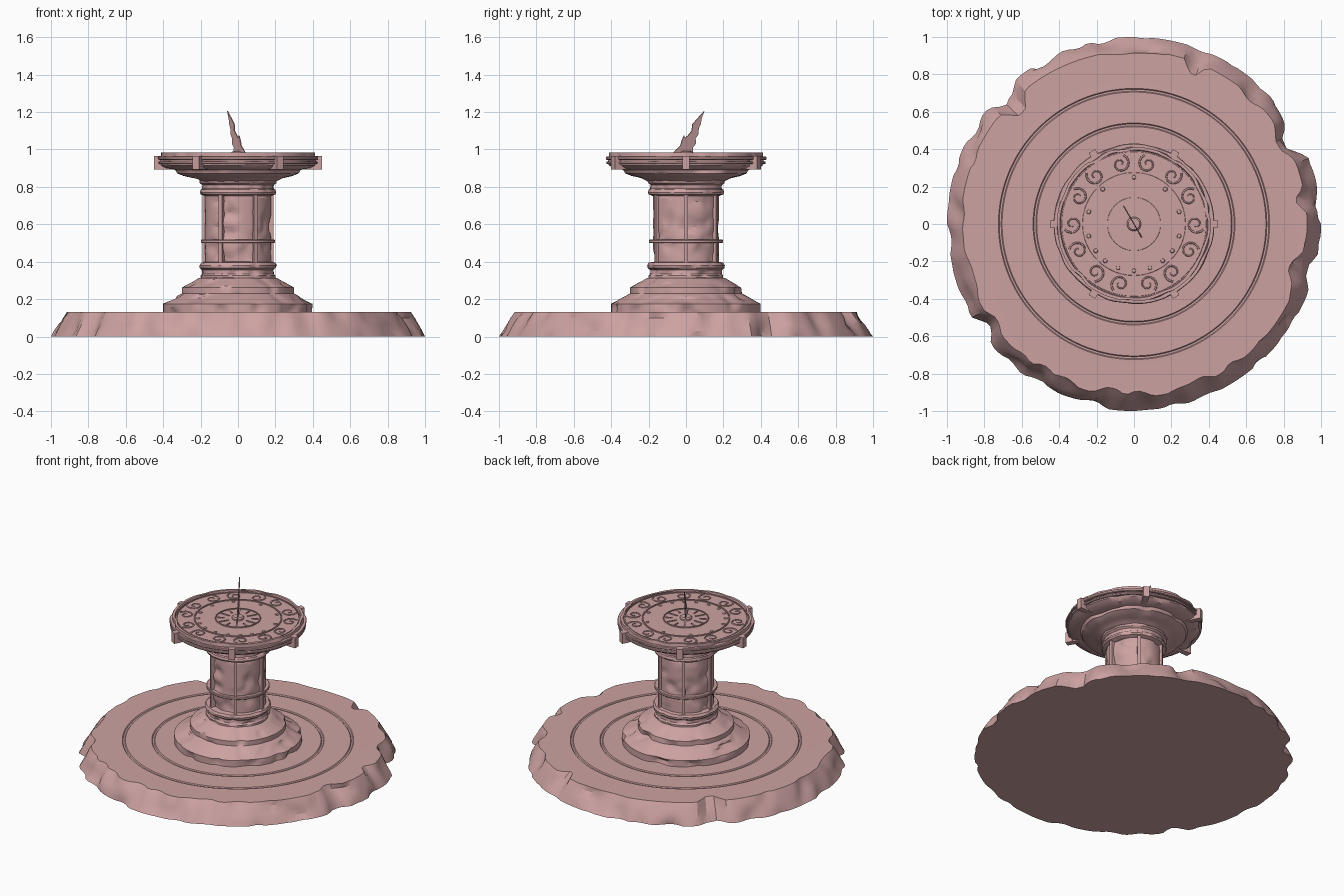
import bpy, bmesh, math, random
from mathutils import Vector, Matrix, noise

if "Cube" in bpy.data.objects:
    bpy.data.objects.remove(bpy.data.objects["Cube"])

random.seed(4)
TAU = math.tau
stone = bpy.data.materials.new("stone")
stone.diffuse_color = (0.61, 0.36, 0.36, 1)
stone.use_nodes = True
stone.node_tree.nodes["Principled BSDF"].inputs["Base Color"].default_value = stone.diffuse_color


def finish(bm, name, angle=28):
    """Weld, smooth with sharp edges kept, and link as an object."""
    bmesh.ops.remove_doubles(bm, verts=bm.verts, dist=1e-5)
    bmesh.ops.recalc_face_normals(bm, faces=bm.faces)
    for f in bm.faces:
        f.smooth = True
    for e in bm.edges:
        e.smooth = e.calc_face_angle(0) < math.radians(angle)
    me = bpy.data.meshes.new(name)
    bm.to_mesh(me)
    bm.free()
    ob = bpy.data.objects.new(name, me)
    me.materials.append(stone)
    bpy.context.collection.objects.link(ob)
    return ob


def lathe(name, profile, segs=96, step=None, wear=None, closed=False):
    """Spin an (r, z) profile; wear(angle, r, z) gives the radius lost to damage."""
    pts = list(profile) + ([profile[0]] if closed else [])
    if step:
        fine = [pts[0]]
        for a, b in zip(pts, pts[1:]):
            n = max(1, math.ceil(math.dist(a, b) / step)) if min(a[0], b[0]) > 0 else 1
            fine += [(a[0] + (b[0] - a[0]) * i / n, a[1] + (b[1] - a[1]) * i / n)
                     for i in range(1, n + 1)]
        pts = fine
    bm = bmesh.new()
    rows = []
    for r, z in pts:
        row = []
        for s in range(segs):
            t = TAU * s / segs
            rr = max(0, r - (wear(t, r, z) if wear else 0))
            row.append(bm.verts.new((rr * math.cos(t), rr * math.sin(t), z)))
        rows.append(row)
    for a, b in zip(rows, rows[1:]):
        for s in range(segs):
            k = (s + 1) % segs
            bm.faces.new((a[s], a[k], b[k], b[s]))
    return finish(bm, name)


def chipping(amp, freq, rmin=0.0, bias=0.0):
    """Worn stone: noise that only eats inwards."""
    def f(t, r, z):
        if r < rmin:
            return 0
        p = Vector((r * math.cos(t), r * math.sin(t), z * 1.5)) * freq
        return amp * max(0, noise.noise(p) + bias)
    return f


def ring(name, r0, r1, z0, z1, segs=96, wear=None):
    c = min(r1 - r0, z1 - z0) * 0.2
    return lathe(name, [(r0, z0), (r1 - c, z0), (r1, z0 + c), (r1, z1 - c),
                        (r1 - c, z1), (r0, z1)], segs, wear=wear, closed=True)


def boxes(name, items):
    """items: (angle, r0, r1, width, z0, z1) radial blocks, one mesh."""
    bm = bmesh.new()
    for a, r0, r1, w, z0, z1 in items:
        m = (Matrix.Rotation(a, 4, 'Z') @ Matrix.Translation(((r0 + r1) / 2, 0, (z0 + z1) / 2))
             @ Matrix.Diagonal((r1 - r0, w, z1 - z0, 1)))
        bmesh.ops.create_cube(bm, size=1, matrix=m)
    return finish(bm, name)


# Broad ground slab with broken edge: (degrees, half width, loss at top, loss at bottom)
chips = [(28, 7, .02, .085), (135, 6, .08, .05), (69, 4, .06, .01), (215, 5, .03, .05),
         (262, 6, .04, .0), (345, 6, .03, .04), (238, 4, .03, .02), (8, 4, .03, .01),
         (100, 4, .0, .02), (293, 5, .03, .01), (185, 5, .01, .02)]
slab_noise = chipping(.05, 7, .85)


def slab_wear(t, r, z):
    if r < .85:
        return 0
    loss = slab_noise(t, r, z)
    for d, w, top, bot in chips:
        delta = abs((math.degrees(t) - d + 180) % 360 - 180)
        loss += max(0, min(1, 1.4 * (1 - delta / w))) * (bot + (top - bot) * z / .13)
    return loss


lathe("ground_slab", [(0, 0), (1, 0), (.985, .03), (.965, .065), (.945, .1), (.925, .13),
                      (.76, .13), (.725, .131), (.72, .125), (.71, .125), (.705, .131),
                      (.54, .131), (.535, .125), (.525, .125), (.52, .131), (0, .131)],
      segs=192, wear=slab_wear)

# Stepped plinth
lathe("plinth", [(0, .12), (.40, .12), (.40, .175), (.38, .185), (.31, .225), (.30, .23),
                 (.30, .262), (.285, .27), (.23, .30), (.21, .312), (.19, .315), (0, .315)],
      128, .022, chipping(.06, 9, .15, -.08))

# Lower and upper collars of the column
lathe("lower_collar", [(0, .30), (.20, .30), (.20, .325), (.192, .335), (.192, .355),
                       (.205, .365), (.208, .38), (.20, .395), (.17, .40), (0, .40)],
      96, .012, chipping(.018, 16, .1))
lathe("upper_collar", [(0, .75), (.175, .75), (.20, .76), (.204, .77), (.20, .785),
                       (.192, .79), (.192, .81), (.206, .82), (.208, .835), (.2, .845), (0, .845)],
      96, .012, chipping(.014, 16, .1))

# Worn column shaft
lathe("column_shaft", [(.176, .39), (.176, .76)], 96, .02, chipping(.03, 10))

# Metal cage of six bars and a hoop
six = [TAU * i / 6 for i in range(6)]
boxes("cage_bars", [(a, .155, .19, .02, .395, .765) for a in six])
ring("cage_hoop", .165, .198, .5, .518)

# Flared capital and dial stone with recessed face
lathe("capital", [(0, .83), (.205, .83), (.235, .845), (.29, .858), (.325, .872),
                  (.335, .89), (.32, .905), (0, .905)], 96, .02, chipping(.03, 10, .2))
lathe("dial_stone", [(0, .89), (.33, .89), (.385, .9), (.412, .915), (.418, .93),
                     (.412, .96), (.412, .985), (.396, .985), (.392, .972), (0, .972)],
      128, wear=chipping(.02, 12, .395))

# Metal band and hooks around the dial
ring("dial_band", .40, .425, .922, .936, 96)
ring("dial_band_upper", .40, .43, .945, .962, 96, chipping(.012, 10, .42))
boxes("dial_hooks", [(a, .405, .45, .04, .893, .965) for a in six]
      + [(a, .34, .44, .034, .893, .908) for a in six])

# Raised rings on the dial face
for n, r, w in (("outer_dial_ring", .272, .008), ("inner_dial_ring", .14, .006),
                ("rim_dial_ring", .384, .006)):
    ring(n, r - w / 2, r + w / 2, .968, .979)
lathe("dial_boss", [(.038, .97), (.038, .982), (.03, .99), (0, .992)], 32)

# Hour ticks and studs
boxes("hour_ticks", [(TAU * i / 12, .085 if i % 2 else .065, .13, .008, .968, .977)
                     for i in range(12)])
bm = bmesh.new()
for d in (90, 48, 15, -15, -35, -52, -70, -90, -110, -128, -145, -165, 165, 132):
    a = math.radians(d)
    bmesh.ops.create_uvsphere(bm, u_segments=12, v_segments=6, radius=.012, matrix=
        Matrix.Translation((.25 * math.cos(a), .25 * math.sin(a), .973))
        @ Matrix.Diagonal((1, 1, .6, 1)))
finish(bm, "hour_studs")

# Scrolling vine relief on the outer dial
cu = bpy.data.curves.new("dial_scrolls", 'CURVE')
cu.dimensions = '3D'
cu.bevel_depth = .005
cu.bevel_resolution = 1
for i in range(14):
    a = TAU * i / 14
    flip = 1 if i % 2 else -1
    c = Vector((.33 * math.cos(a), .33 * math.sin(a), .973))
    sp = cu.splines.new('POLY')
    sp.points.add(21)
    for k, p in enumerate(sp.points):
        u = k / 21
        t = a + flip * (.6 + u * TAU * 1.25)
        rad = .05 * (1 - .8 * u)
        p.co = (c.x + rad * math.cos(t), c.y + rad * math.sin(t), c.z, 1)
        p.radius = 1.1 - .5 * u
scrolls = bpy.data.objects.new("dial_scrolls", cu)
cu.materials.append(stone)
bpy.context.collection.objects.link(scrolls)

# Flame-shaped gnomon blade: (distance along blade, height)
outline = [(-.085, .975), (-.06, 1.0), (-.035, 1.02), (-.025, 1.05), (-.012, 1.075), (-.008, 1.06),
           (.012, 1.075), (.035, 1.1), (.04, 1.135), (.055, 1.15), (.075, 1.17), (.112, 1.205),
           (.095, 1.165), (.09, 1.135), (.078, 1.115), (.075, 1.08), (.058, 1.06),
           (.06, 1.03), (.04, 1.01), (.042, .975)]
bm = bmesh.new()
d, n = Vector((-.5, .866, 0)), Vector((.866, .5, 0)) * .003
face = bm.faces.new([bm.verts.new(d * t - n + Vector((0, 0, z))) for t, z in outline])
ext = bmesh.ops.extrude_face_region(bm, geom=[face], use_keep_orig=True)
bmesh.ops.translate(bm, vec=n * 2, verts=[v for v in ext["geom"] if isinstance(v, bmesh.types.BMVert)])
finish(bm, "gnomon_blade")
